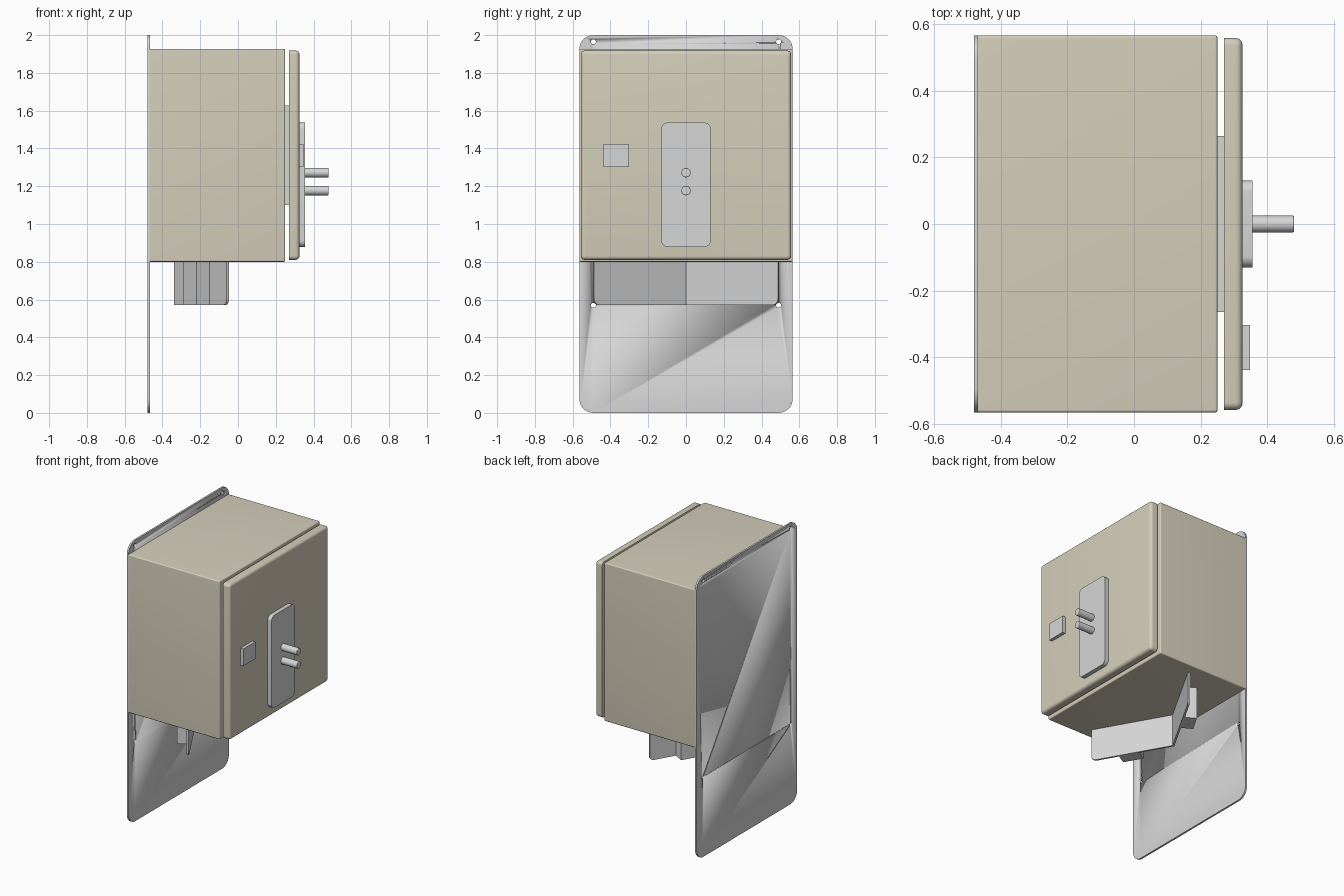
import bpy
import bmesh

cube = bpy.data.objects.get("Cube")
if cube:
    bpy.data.objects.remove(cube, do_unlink=True)


def material(name, rgb):
    m = bpy.data.materials.new(name)
    m.use_nodes = True
    m.diffuse_color = (*rgb, 1)
    m.node_tree.nodes["Principled BSDF"].inputs["Base Color"].default_value = (*rgb, 1)
    return m


BEIGE = material("beige paint", (0.67, 0.62, 0.5))
GREY = material("light grey metal", (0.67, 0.67, 0.67))


def finish(bm, name, mat):
    bmesh.ops.recalc_face_normals(bm, faces=bm.faces)
    mesh = bpy.data.meshes.new(name)
    bm.to_mesh(mesh)
    bm.free()
    mesh.materials.append(mat)
    ob = bpy.data.objects.new(name, mesh)
    bpy.context.collection.objects.link(ob)
    bpy.ops.object.select_all(action='DESELECT')
    ob.select_set(True)
    bpy.context.view_layer.objects.active = ob
    bpy.ops.object.shade_smooth_by_angle(angle=0.6)
    return ob


def prism(points, z0, z1):
    """Footprint in x, y raised from z0 to z1."""
    bm = bmesh.new()
    face = bm.faces.new([bm.verts.new((x, y, z0)) for x, y in points])
    top = bmesh.ops.extrude_face_region(bm, geom=[face])["geom"]
    for v in top:
        if isinstance(v, bmesh.types.BMVert):
            v.co.z = z1
    return bm


def round_edges(bm, test, radius, segments):
    edges = [e for e in bm.edges if test(e.verts[0].co, e.verts[1].co)]
    bmesh.ops.bevel(bm, geom=edges, offset=radius, segments=segments,
                    profile=0.5, affect='EDGES', clamp_overlap=True)


def slab(name, mat, x0, x1, y0, y1, z0, z1, corner=0, front=0):
    """Box with rounded corners along x and a rounded front rim."""
    bm = prism([(x0, y0), (x1, y0), (x1, y1), (x0, y1)], z0, z1)
    if corner:
        round_edges(bm, lambda a, b: abs(a.x - b.x) > 1e-4, corner, 8)
    if front:
        round_edges(bm, lambda a, b: min(a.x, b.x) > x1 - 1e-4, front, 5)
    return finish(bm, name, mat)


def rod(name, mat, x0, x1, y, z, radius, rim=0):
    bpy.ops.mesh.primitive_cylinder_add(
        vertices=32, radius=radius, depth=x1 - x0,
        location=((x0 + x1) / 2, y, z), rotation=(0, 1.5708, 0))
    ob = bpy.context.object
    ob.name = name
    ob.data.materials.append(mat)
    if rim:
        bev = ob.modifiers.new("rim", 'BEVEL')
        bev.width, bev.segments = rim, 3
    bpy.ops.object.shade_smooth_by_angle(angle=0.6)
    return ob


# Mounting plate with four screw holes
plate = slab("mounting_plate", GREY, -0.48, -0.467, -0.565, 0.565, 0, 2, corner=0.075)
for y in (-0.49, 0.49):
    for z in (0.57, 1.965):
        drill = rod("drill", GREY, -0.6, -0.4, y, z, 0.013)
        bpy.context.view_layer.objects.active = plate
        cut = plate.modifiers.new("hole", 'BOOLEAN')
        cut.operation, cut.solver, cut.object = 'DIFFERENCE', 'EXACT', drill
        bpy.ops.object.modifier_apply(modifier=cut.name)
        bpy.data.objects.remove(drill, do_unlink=True)

# Housing, spacer and door
slab("housing", BEIGE, -0.467, 0.25, -0.565, 0.565, 0.8, 1.927, corner=0.008, front=0.007)
slab("door_spacer", GREY, 0.25, 0.27, -0.263, 0.263, 1.1, 1.627)
slab("door", BEIGE, 0.27, 0.325, -0.557, 0.557, 0.81, 1.918, corner=0.022, front=0.02)

# Door fittings
slab("handle_plate", GREY, 0.325, 0.355, -0.131, 0.131, 0.878, 1.537, corner=0.035)
slab("small_plate", GREY, 0.325, 0.348, -0.437, -0.302, 1.302, 1.424)
for name, z in (("upper_pin", 1.272), ("lower_pin", 1.177)):
    rod(name, GREY, 0.35, 0.48, 0, z, 0.025, rim=0.004)


def mirrored(ob):
    mod = ob.modifiers.new("mirror", 'MIRROR')
    mod.use_axis = (False, True, False)


# V-shaped deflector below the housing, with a support block behind each wing
wing = prism([(-0.34, 0), (-0.06, 0.492), (-0.048, 0.486), (-0.325, 0)], 0.572, 0.8)
round_edges(wing, lambda a, b: min(a.y, b.y) > 0.4 and max(a.z, b.z) < 0.6, 0.03, 6)
mirrored(finish(wing, "deflector", GREY))
block = prism([(-0.15, 0.33), (-0.22, 0.37), (-0.29, 0.25), (-0.22, 0.21)], 0.572, 0.8)
mirrored(finish(block, "deflector_support", GREY))
